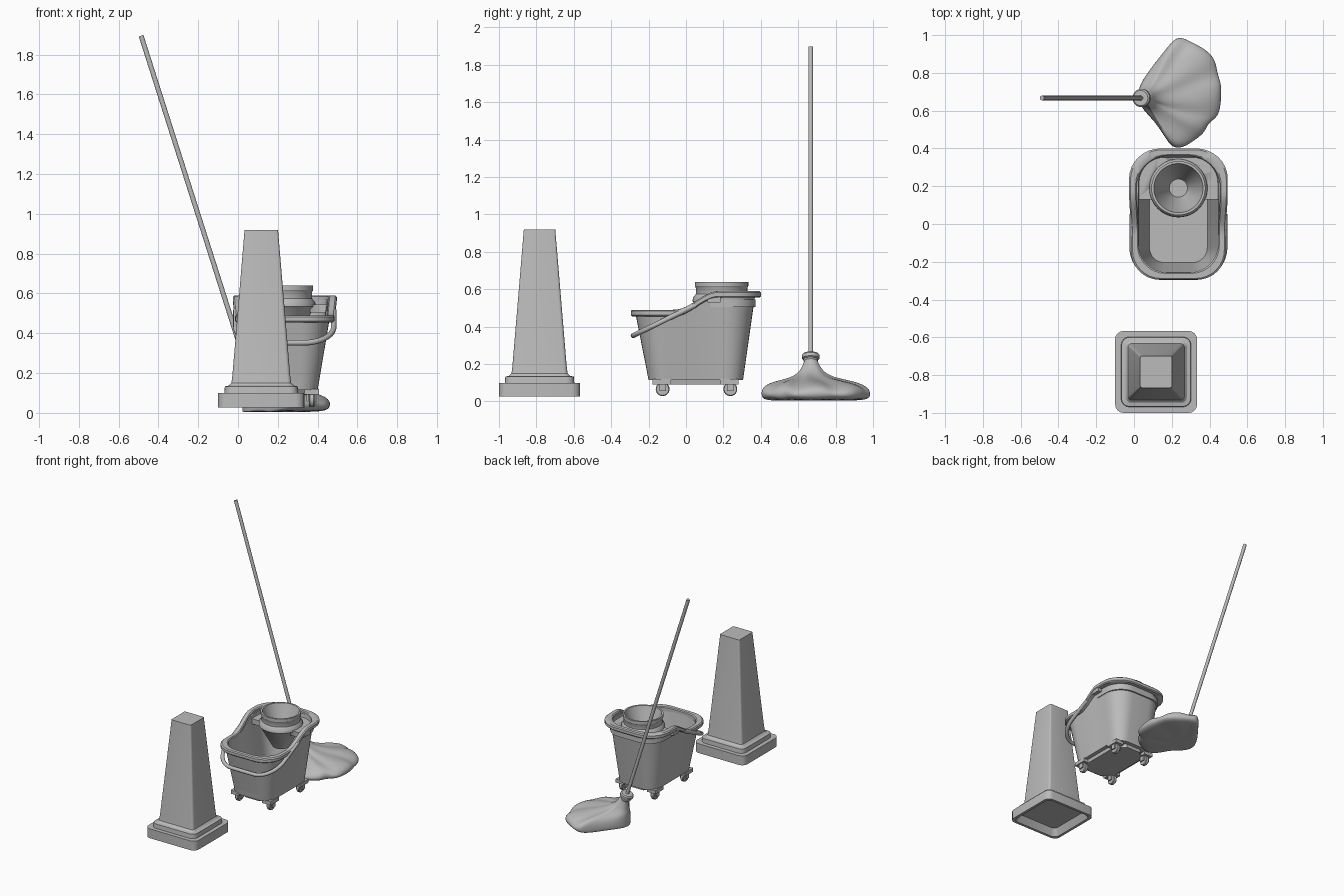
import bpy, bmesh, math
from mathutils import Vector

cube = bpy.data.objects.get("Cube")
if cube:
    bpy.data.objects.remove(cube, do_unlink=True)

grey = bpy.data.materials.new("plain_grey")
grey.use_nodes = True
grey.diffuse_color = (0.5, 0.5, 0.5, 1)
grey.node_tree.nodes["Principled BSDF"].inputs["Base Color"].default_value = (0.5, 0.5, 0.5, 1)


def finish(ob, angle=35):
    """Assign the material and smooth everything but the sharp edges."""
    ob.data.materials.append(grey)
    bpy.ops.object.select_all(action='DESELECT')
    ob.select_set(True)
    bpy.context.view_layer.objects.active = ob
    if ob.type == 'MESH':
        bpy.ops.object.shade_smooth_by_angle(angle=math.radians(angle))
    return ob


def from_bmesh(name, bm, angle=35):
    bmesh.ops.recalc_face_normals(bm, faces=bm.faces)
    me = bpy.data.meshes.new(name)
    bm.to_mesh(me)
    bm.free()
    ob = bpy.data.objects.new(name, me)
    bpy.context.collection.objects.link(ob)
    return finish(ob, angle)


def loft(name, loops, ring=False, angle=35):
    """Skin equal-length loops; cap both ends, or join last to first."""
    bm = bmesh.new()
    rows = [[bm.verts.new(p) for p in loop] for loop in loops]
    pairs = list(zip(rows, rows[1:])) + ([(rows[-1], rows[0])] if ring else [])
    for a, b in pairs:
        for i in range(len(a)):
            j = (i + 1) % len(a)
            bm.faces.new((a[i], a[j], b[j], b[i]))
    if not ring:
        bm.faces.new(rows[0])
        bm.faces.new(rows[-1])
    return from_bmesh(name, bm, angle)


def plan(hx, y0, y1, rf, rb, z, cx=0.0, arc=8, side=1):
    """Rounded rectangle with front and back corner radii; z may depend on y."""
    pts = []
    corners = [(1, y1 - rb, rb, 0), (-1, y1 - rb, rb, 90),
               (-1, y0 + rf, rf, 180), (1, y0 + rf, rf, 270)]
    for sx, cy, r, start in corners:
        for k in range(arc + 1):
            a = math.radians(start + 90 * k / arc)
            pts.append(Vector((sx * (hx - r) + r * math.cos(a), cy + r * math.sin(a), 0)))
        # extra points along the long sides
        if start in (90, 270) and side > 1:
            first = pts[-1].copy()
            ny = y0 + rf if start == 90 else y1 - rb
            last = Vector((-hx if start == 90 else hx, ny, 0))
            pts += [first.lerp(last, k / side) for k in range(1, side)]
    return [(cx + p.x, p.y, z(p.y) if callable(z) else z) for p in pts]


def lathe(name, profile, loc, n=40, direction=None):
    bm = bmesh.new()
    vs = [bm.verts.new((r, 0, z)) for r, z in profile]
    es = [bm.edges.new(e) for e in zip(vs, vs[1:])]
    bmesh.ops.spin(bm, geom=vs + es, axis=(0, 0, 1), cent=(0, 0, 0),
                   angle=math.tau, steps=n, use_merge=True)
    bmesh.ops.remove_doubles(bm, verts=bm.verts, dist=1e-5)
    ob = from_bmesh(name, bm)
    ob.location = loc
    if direction:
        ob.rotation_euler = Vector(direction).to_track_quat('Z', 'Y').to_euler()
    return ob


def box(name, loc, half):
    bm = bmesh.new()
    bmesh.ops.create_cube(bm, size=2)
    bmesh.ops.scale(bm, vec=half, verts=bm.verts)
    ob = from_bmesh(name, bm)
    ob.location = loc
    return ob


# Warning cone: stepped square base, tapering body, shallow hollow underneath
CX, CY = 0.117, -0.783
steps = [(0.17, 0.08, 0.03), (0.197, 0.028, 0.04), (0.217, 0.028, 0.045), (0.217, 0.1, 0.045),
         (0.186, 0.1, 0.045), (0.183, 0.133, 0.04), (0.163, 0.137, 0.03), (0.15, 0.15, 0.02),
         (0.145, 0.19, 0.018), (0.084, 0.92, 0.01)]
loft("warning_cone", [plan(h, CY - h, CY + h, r, r, z, CX, arc=4) for h, z, r in steps], angle=30)

# Bucket
BX = 0.235


def rim_top(y):
    t = min(1, max(0, (y + 0.06) / 0.23))
    return 0.49 + 0.1 * t * t * (3 - 2 * t)


def tub(hx, y0, y1, rf, rb, z):
    return plan(hx, y0, y1, rf, rb, z, BX, side=14)


def under_rim(y):
    return rim_top(y) - 0.02


loft("bucket_body", [
    tub(0.165, -0.2, 0.305, 0.09, 0.09, 0.115),
    tub(0.225, -0.27, 0.37, 0.14, 0.15, under_rim),
    tub(0.212, -0.257, 0.357, 0.13, 0.14, under_rim),
    tub(0.153, -0.205, 0.293, 0.08, 0.08, 0.135)])
loft("bucket_base", [plan(h, -0.165, 0.275, 0.07, 0.07, z, BX, arc=1)
                     for h, z in ((0.13, 0.09), (0.135, 0.118))])


def rim_loop(grow, drop):
    """Rim outline, a little wider toward the back."""
    loop = tub(0.225 + grow, -0.27 - grow, 0.375 + grow, 0.15, 0.16,
               lambda y: rim_top(y) - drop)
    return [(BX + (x - BX) * (1 + 0.45 * (rim_top(y) - 0.49)), y, z) for x, y, z in loop]


loft("bucket_rim", [rim_loop(g, d) for g, d in (
    (-0.014, 0.035), (0.018, 0.035), (0.025, 0.028), (0.025, 0.007), (0.018, 0),
    (-0.008, 0), (-0.014, 0.006))], ring=True)

# Rear deck with a round opening for the wringer
deck = loft("rear_deck", [plan(0.222, 0.13, 0.372, 0.004, 0.14, z, BX) for z in (0.505, 0.545)])
cutter = lathe("deck_cutter", [(0, 0.4), (0.14, 0.4), (0.14, 0.7), (0, 0.7)], (BX, 0.19, 0))
cutter.hide_render = True
cut = deck.modifiers.new("opening", 'BOOLEAN')
cut.object = cutter
cut.operation = 'DIFFERENCE'
bpy.context.view_layer.update()
bpy.context.view_layer.objects.active = deck
bpy.ops.object.modifier_apply(modifier="opening")
bpy.data.objects.remove(cutter, do_unlink=True)

# Wringer funnel
lathe("wringer", [(0, 0.37), (0.06, 0.37), (0.145, 0.525), (0.155, 0.535), (0.153, 0.555),
                  (0.137, 0.575), (0.138, 0.61), (0.143, 0.617), (0.143, 0.64), (0.13, 0.64),
                  (0.118, 0.6), (0.048, 0.41), (0, 0.41)], (BX, 0.19, 0), 48)


# Carrying handle hanging forward
def tube(name, pts, radius, kind='POLY'):
    cu = bpy.data.curves.new(name, 'CURVE')
    cu.dimensions = '3D'
    cu.bevel_depth = radius
    cu.bevel_resolution = 3
    cu.use_fill_caps = True
    sp = cu.splines.new(kind)
    sp.points.add(len(pts) - 1)
    for p, co in zip(sp.points, pts):
        p.co = (*co, 1)
    ob = bpy.data.objects.new(name, cu)
    bpy.context.collection.objects.link(ob)
    bpy.ops.object.select_all(action='DESELECT')
    ob.select_set(True)
    bpy.context.view_layer.objects.active = ob
    bpy.ops.object.convert(target='MESH')
    return finish(bpy.context.object, 50)


hoop = [(0.246, 0.05), (0.246, -0.12)]
hoop += [(0.096 + 0.15 * math.cos(a), -0.12 - 0.162 * math.sin(a))
         for a in (math.radians(90 * k / 10) for k in range(1, 11))]
hoop += [(-x, y) for x, y in reversed(hoop)]
tube("carry_handle", [(BX + x, y, 0.515 + 0.49 * (y - 0.05)) for x, y in hoop], 0.014)

# Handle pivots and casters
for s, side in ((1, "left"), (-1, "right")):
    box(f"{side}_pivot", (BX + s * 0.243, 0.15, 0.55), (0.014, 0.035, 0.02))
    for y, end in ((-0.125, "front"), (0.237, "back")):
        x = BX + s * 0.135
        box(f"{end}_{side}_caster_mount", (x, y - 0.005, 0.106), (0.036, 0.05, 0.014))
        lathe(f"{end}_{side}_wheel", [(0, -0.014), (0.033, -0.014), (0.037, -0.009),
                                      (0.037, 0.009), (0.033, 0.014), (0, 0.014)],
              (x, y, 0.066), 24, (1, 0, 0))
        for k in (-1, 1):
            box(f"{end}_{side}_fork", (x + k * 0.022, y, 0.08), (0.005, 0.018, 0.024))

# Mop pole and cuff
foot, tip = Vector((0.045, 0.667, 0.225)), Vector((-0.487, 0.667, 1.895))
tube("mop_pole", [foot, tip], 0.013)
lathe("mop_cuff", [(0, -0.02), (0.036, -0.02), (0.04, 0.0), (0.048, 0.006), (0.048, 0.024),
                   (0.04, 0.032), (0, 0.032)], foot, 24, tip - foot)

# Mop head: drapes from the cuff to an irregular hem
hem = [(0.01, .71), (.085, .82), (.18, .94), (.233, 1.0), (.296, .965), (.333, .95),
       (.43, .89), (.44, .79), (.465, .74), (.46, .635), (.445, .565), (.39, .535),
       (.376, .485), (.32, .443), (.254, .4), (.2, .405), (.164, .46), (.11, .545), (.03, .62)]
folds = [(0, 0.235), (0.05, 0.19), (0.18, 0.145), (0.42, 0.12), (0.68, 0.105), (0.9, 0.085),
         (1.01, 0.055), (1.0, 0.02), (0.9, 0.003), (0.4, 0.003)]
centre = Vector((0.052, 0.667))
rows = []
for t, z in folds:
    row = []
    for i, p in enumerate(hem):
        out = Vector(p) - centre
        near = centre + out.normalized() * 0.036
        xy = near.lerp(Vector(p), t)
        wave = 0.014 * t * math.sin(i * 2.1 + t * 3) if z > 0.03 else 0.003 * math.sin(i * 2) + 0.003
        row.append((xy.x, xy.y, max(0, z + wave)))
    rows.append(row)
mop = loft("mop_head", rows, angle=80)
sub = mop.modifiers.new("soft", 'SUBSURF')
sub.levels = sub.render_levels = 2
